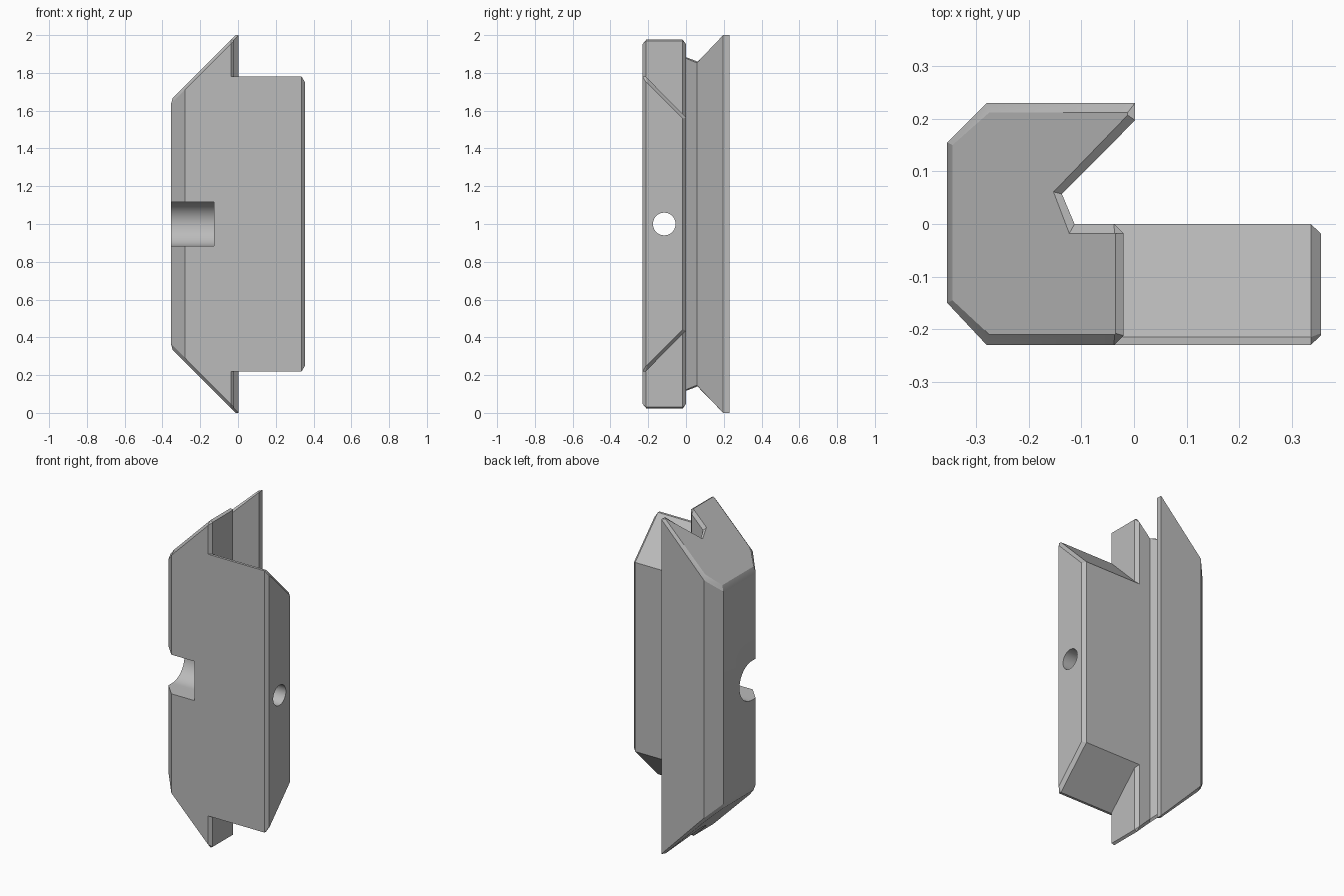
import bpy, bmesh, math

cube = bpy.data.objects.get("Cube")
if cube:
    bpy.data.objects.remove(cube, do_unlink=True)

grey = bpy.data.materials.new("machined_grey")
grey.use_nodes = True
grey.diffuse_color = (0.5, 0.5, 0.5, 1)
grey.node_tree.nodes["Principled BSDF"].inputs["Base Color"].default_value = (0.5, 0.5, 0.5, 1)


def loft(name, rings):
    """Solid from a stack of closed rings with equal point counts."""
    bm = bmesh.new()
    loops = [[bm.verts.new(p) for p in ring] for ring in rings]
    n = len(loops[0])
    for a, b in zip(loops, loops[1:]):
        for i in range(n):
            j = (i + 1) % n
            bm.faces.new((a[i], a[j], b[j], b[i]))
    bm.faces.new(loops[0][::-1])
    bm.faces.new(loops[-1])
    bmesh.ops.recalc_face_normals(bm, faces=bm.faces[:])
    mesh = bpy.data.meshes.new(name)
    bm.to_mesh(mesh)
    bm.free()
    mesh.materials.append(grey)
    obj = bpy.data.objects.new(name, mesh)
    bpy.context.collection.objects.link(obj)
    return obj


def ring_x(x, profile):
    return [(x, y, z) for y, z in profile]


# Hooked jaw: outline and its chamfered end outline
outline = [(-.355, -.15), (-.28, -.23), (-.038, -.23), (-.02, -.212),
           (-.02, -.018), (-.038, 0), (-.113, 0), (-.137, .057),
           (.002, .197), (.002, .23), (-.28, .23), (-.355, .155)]
end_outline = [(-.345, -.145), (-.275, -.21), (-.037, -.21), (-.035, -.208),
               (-.035, -.018), (-.037, -.018), (-.123, -.018), (-.153, .061),
               (-.012, .207), (-.012, .212), (-.275, .212), (-.345, .15)]


def sloped(points, lift):
    # 45 degree end faces, with the hook tip reaching full height
    return [(x, y, 2 if x > 0 else min(2, lift + x)) for x, y in points]


def flipped(ring):
    return [(x, y, 2 - z) for x, y, z in ring]


edge, cap = sloped(outline, 1.99), sloped(end_outline, 2.013)
body = loft("jaw_block", [flipped(cap), flipped(edge), edge, cap])

# Side arm with sloped ends and a chamfered outer face
arm_profile = [(-.23, .218), (-.215, .218), (0, .435),
               (0, 1.565), (-.215, 1.782), (-.23, 1.782)]
arm_end = [(-.212, .25), (-.208, .25), (-.018, .442),
           (-.018, 1.558), (-.208, 1.75), (-.212, 1.75)]
arm = loft("side_arm", [ring_x(-.09, arm_profile), ring_x(.336, arm_profile),
                        ring_x(.355, arm_end)])


# Through hole and the round-bottomed slot open to the front
def arc(radius, start, end, steps):
    return [(-.115 + radius * math.cos(start + (end - start) * i / steps),
             1 + radius * math.sin(start + (end - start) * i / steps))
            for i in range(steps + 1)]


hole_profile = arc(.06, 0, math.tau, 40)[:-1]
slot_profile = arc(.117, -math.pi / 2, math.pi / 2, 32) + [(-.4, 1.117), (-.4, .883)]
hole = loft("hole_cutter", [ring_x(-.6, hole_profile), ring_x(.6, hole_profile)])
slot = loft("slot_cutter", [ring_x(-.6, slot_profile), ring_x(-.127, slot_profile)])

bpy.ops.object.select_all(action='DESELECT')
bpy.context.view_layer.objects.active = body
body.select_set(True)
for tool, operation in ((arm, 'UNION'), (slot, 'DIFFERENCE'), (hole, 'DIFFERENCE')):
    tool.hide_render = True
    mod = body.modifiers.new(tool.name, 'BOOLEAN')
    mod.operation = operation
    mod.solver = 'EXACT'
    mod.object = tool
    bpy.ops.object.modifier_apply(modifier=mod.name)
    bpy.data.objects.remove(tool, do_unlink=True)

bpy.ops.object.shade_smooth_by_angle(angle=math.radians(25))
